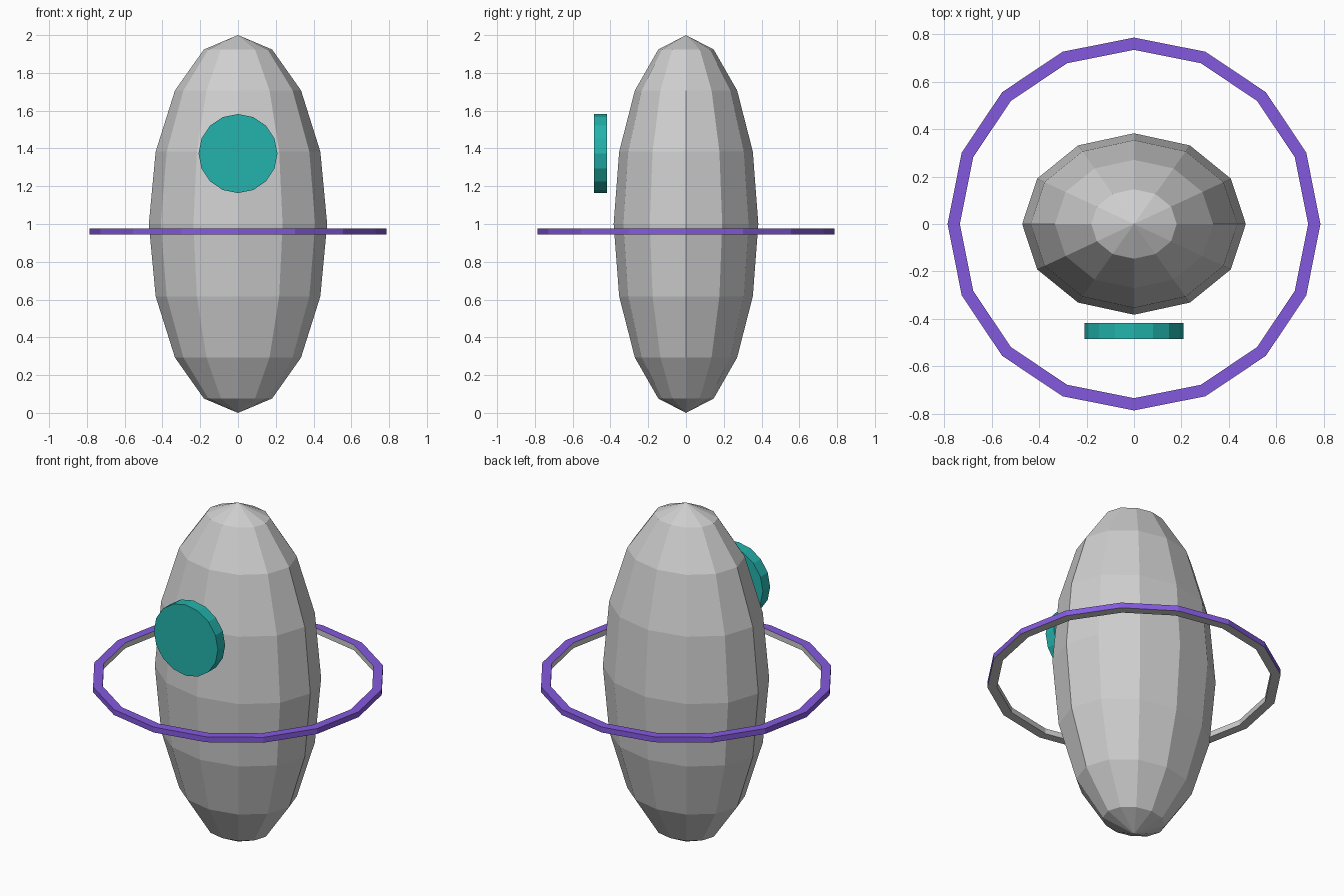
import bpy, bmesh, math
from mathutils import Matrix

if "Cube" in bpy.data.objects:
    bpy.data.objects.remove(bpy.data.objects["Cube"])


def material(name, rgb):
    m = bpy.data.materials.new(name)
    m.diffuse_color = (*rgb, 1.0)
    m.use_nodes = True
    m.node_tree.nodes["Principled BSDF"].inputs["Base Color"].default_value = m.diffuse_color
    return m


def add_object(name, bm, mats):
    bmesh.ops.recalc_face_normals(bm, faces=bm.faces)
    mesh = bpy.data.meshes.new(name)
    bm.to_mesh(mesh)
    bm.free()
    for m in mats:
        mesh.materials.append(m)
    obj = bpy.data.objects.new(name, mesh)
    bpy.context.collection.objects.link(obj)
    return obj


grey = material("light grey", (0.62, 0.62, 0.62))
teal = material("teal", (0.017, 0.445, 0.41))
purple = material("purple", (0.23, 0.10, 0.73))

# Faceted egg-shaped body
bm = bmesh.new()
bmesh.ops.create_uvsphere(bm, u_segments=12, v_segments=8, radius=1.0)
bmesh.ops.transform(bm, verts=bm.verts,
                    matrix=Matrix.Translation((0, 0, 1)) @ Matrix.Diagonal((0.472, 0.383, 1, 1)))
add_object("body", bm, [grey])

# Round disc floating in front of the body
bm = bmesh.new()
bmesh.ops.create_cone(bm, cap_ends=True, segments=16, radius1=0.209, radius2=0.209, depth=0.068)
bmesh.ops.transform(bm, verts=bm.verts,
                    matrix=Matrix.Translation((0, -0.452, 1.373)) @ Matrix.Rotation(math.pi / 2, 4, 'X'))
add_object("front_disc", bm, [teal])

# Thin ring around the waist: rectangular profile swept in 16 steps
bm = bmesh.new()
profile = [(0.735, 0.944), (0.787, 0.944), (0.787, 0.976), (0.735, 0.976)]
n = 16
loops = []
for i in range(n):
    a = 2 * math.pi * i / n
    loops.append([bm.verts.new((r * math.cos(a), r * math.sin(a), z)) for r, z in profile])
for i in range(n):
    p, q = loops[i], loops[(i + 1) % n]
    for k in range(4):
        face = bm.faces.new((p[k], q[k], q[(k + 1) % 4], p[(k + 1) % 4]))
        # outer wall and top are purple, underside and inner wall grey
        face.material_index = 0 if k in (1, 2) else 1
add_object("waist_ring", bm, [purple, grey])
